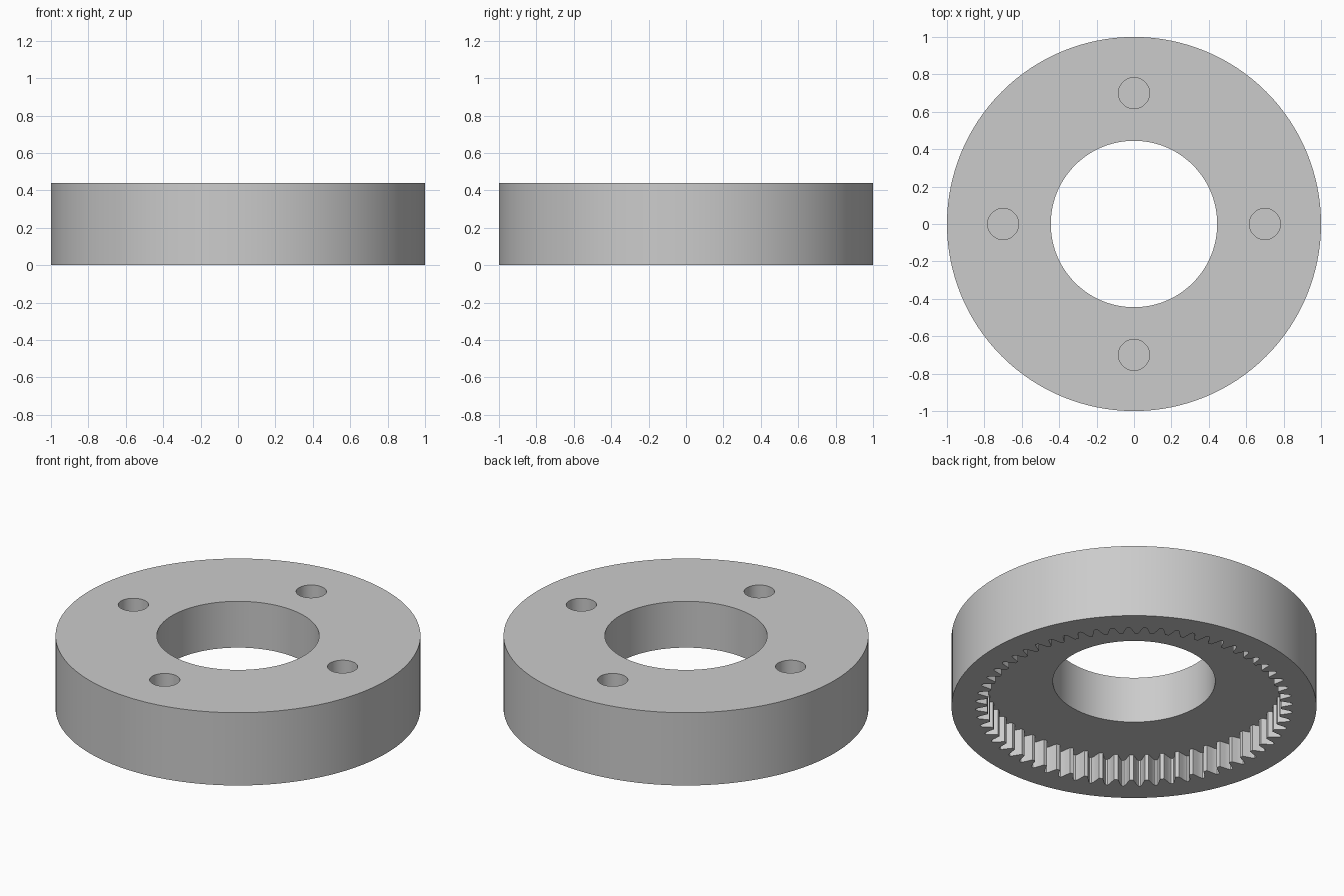
import bpy, bmesh
from math import cos, sin, pi, radians

HEIGHT = 0.44
RECESS = 0.16
TEETH = 60

cube = bpy.data.objects.get("Cube")
if cube:
    bpy.data.objects.remove(cube, do_unlink=True)

metal = bpy.data.materials.new("grey_metal")
metal.use_nodes = True
grey = (0.6, 0.6, 0.6, 1)
metal.diffuse_color = grey
metal.node_tree.nodes["Principled BSDF"].inputs["Base Color"].default_value = grey


def circle(radius, count, cx=0, cy=0):
    return [(cx + radius * cos(2 * pi * i / count), cy + radius * sin(2 * pi * i / count))
            for i in range(count)]


def prism(name, outline, z0, z1):
    """Extrude a closed outline from z0 to z1."""
    bm = bmesh.new()
    face = bm.faces.new([bm.verts.new((x, y, z0)) for x, y in outline])
    new = bmesh.ops.extrude_face_region(bm, geom=[face])["geom"]
    bmesh.ops.translate(bm, vec=(0, 0, z1 - z0),
                        verts=[v for v in new if isinstance(v, bmesh.types.BMVert)])
    bmesh.ops.recalc_face_normals(bm, faces=bm.faces)
    mesh = bpy.data.meshes.new(name)
    bm.to_mesh(mesh)
    bm.free()
    mesh.materials.append(metal)
    obj = bpy.data.objects.new(name, mesh)
    bpy.context.collection.objects.link(obj)
    return obj


# Solid disc
ring = prism("ring_gear", circle(1, 128), 0, HEIGHT)

# Centre bore, internal gear recess and four blind pin holes
half_gap = [(0.805, 2.25), (0.833, 1.5), (0.858, 0.9), (0.868, 0.4)]  # radius, degrees
gap = [(r, -a) for r, a in half_gap] + [(r, a) for r, a in reversed(half_gap)]
gear = []
for i in range(TEETH):
    for r, a in gap:
        t = radians(i * 360 / TEETH + a)
        gear.append((r * cos(t), r * sin(t)))

cutters = [prism("bore_cutter", circle(0.445, 96), -0.1, HEIGHT + 0.1),
           prism("gear_cutter", gear, -0.1, RECESS)]
for i in range(4):
    x, y = 0.7 * cos(i * pi / 2), 0.7 * sin(i * pi / 2)
    cutters.append(prism("pin_hole_cutter", circle(0.083, 40, x, y), HEIGHT - 0.18, HEIGHT + 0.1))

bpy.ops.object.select_all(action="DESELECT")
bpy.context.view_layer.objects.active = ring
ring.select_set(True)
for cutter in cutters:
    cutter.hide_render = True
    mod = ring.modifiers.new("cut", "BOOLEAN")
    mod.operation = "DIFFERENCE"
    mod.solver = "EXACT"
    mod.object = cutter
    bpy.ops.object.modifier_apply(modifier=mod.name)
    bpy.data.objects.remove(cutter, do_unlink=True)

bpy.ops.object.shade_smooth_by_angle(angle=radians(20))
